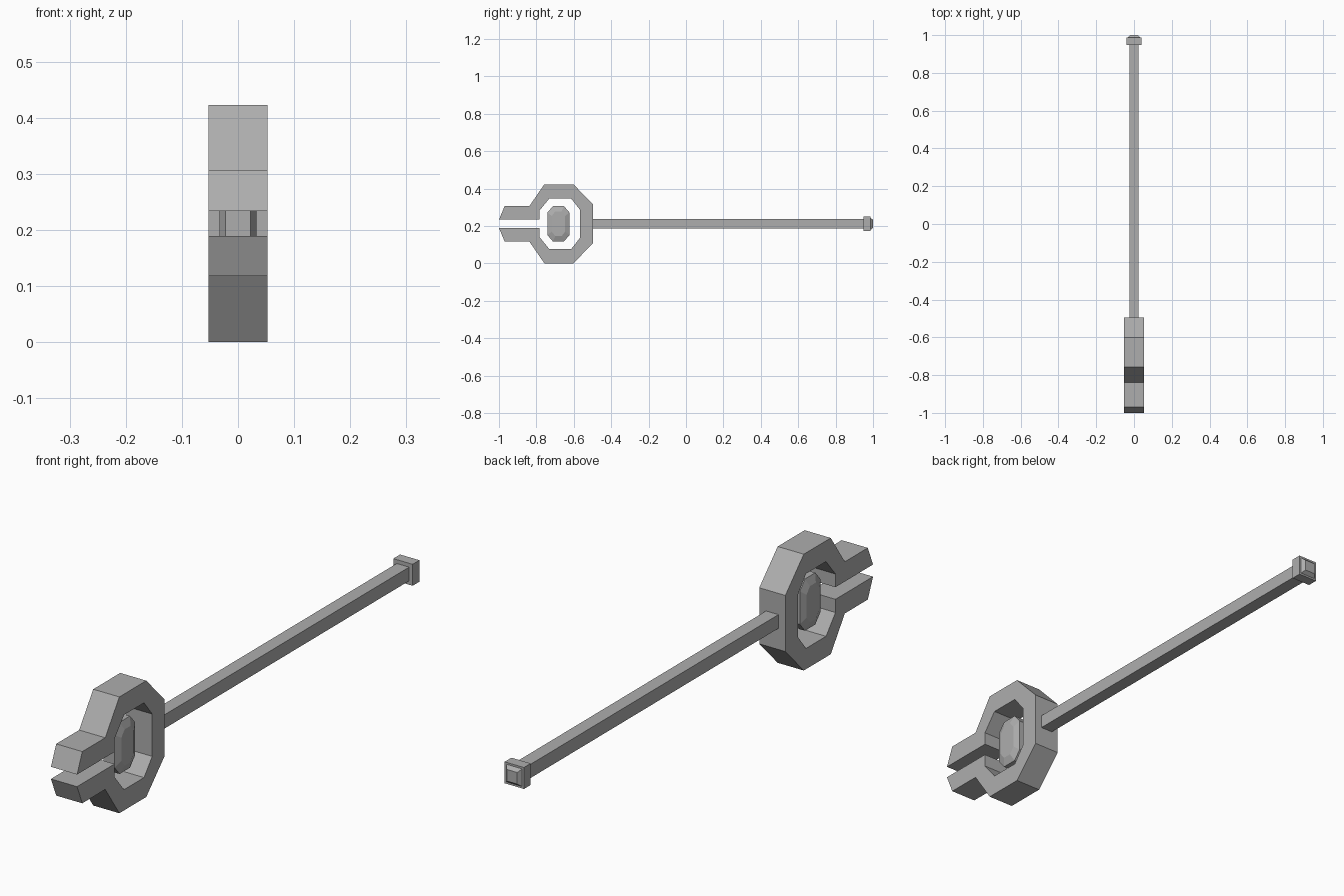
import bpy, bmesh

if "Cube" in bpy.data.objects:
    bpy.data.objects.remove(bpy.data.objects["Cube"])

CZ = 0.2115  # height of the symmetry axis

# Dark grey shared by all parts
grey = bpy.data.materials.new("dark_grey")
grey.diffuse_color = (0.42, 0.42, 0.42, 1)
grey.use_nodes = True
grey.node_tree.nodes["Principled BSDF"].inputs["Base Color"].default_value = grey.diffuse_color


def loft(name, rings):
    """Skin matching loops of points and cap both ends."""
    bm = bmesh.new()
    loops = [[bm.verts.new(p) for p in r] for r in rings]
    n = len(loops[0])
    for a, b in zip(loops, loops[1:]):
        for i in range(n):
            j = (i + 1) % n
            bm.faces.new((a[i], a[j], b[j], b[i]))
    bm.faces.new(loops[0])
    bm.faces.new(loops[-1])
    bmesh.ops.recalc_face_normals(bm, faces=bm.faces)
    me = bpy.data.meshes.new(name)
    bm.to_mesh(me)
    bm.free()
    me.materials.append(grey)
    ob = bpy.data.objects.new(name, me)
    bpy.context.collection.objects.link(ob)
    return ob


def square(y, h):
    return [(sx * h, y, CZ + sz * h) for sx, sz in ((-1, -1), (1, -1), (1, 1), (-1, 1))]


def octagon(x, cy, hy, hz, cy_cut, cz_cut):
    q = [(hy, hz - cz_cut), (hy - cy_cut, hz)]
    half = q + [(-y, z) for y, z in reversed(q)]
    pts = half + [(-y, -z) for y, z in half]
    return [(x, cy + y, CZ + z) for y, z in pts]


# Split ring head with two front prongs: upper outline, mirrored about the axis
outer = [(-1.0, 0.022), (-0.97, 0.094), (-0.838, 0.094), (-0.757, 0.2115),
         (-0.602, 0.2115), (-0.496, 0.102)]
inner = [(-0.568, 0.077), (-0.615, 0.136), (-0.73, 0.136), (-0.784, 0.07), (-0.784, 0.022)]
profile = (outer + [(y, -z) for y, z in reversed(outer)]
           + [(y, -z) for y, z in reversed(inner)] + inner)
loft("ring_head", [[(x, y, CZ + z) for y, z in profile] for x in (-0.0525, 0.0525)])

# Faceted gem floating in the ring
W, N = (0.059, 0.094, 0.029, 0.034), (0.036, 0.066, 0.019, 0.024)
loft("gem", [octagon(x, -0.682, *s) for x, s in
             ((-0.033, N), (-0.022, W), (0.022, W), (0.033, N))])

# Square handle
loft("handle", [square(y, 0.025) for y in (-0.497, 0.955)])

# End cap with a small tapered stud
loft("end_cap", [square(y, h) for y, h in
                 ((0.948, 0.039), (0.987, 0.039), (0.987, 0.032), (1.0, 0.021))])
